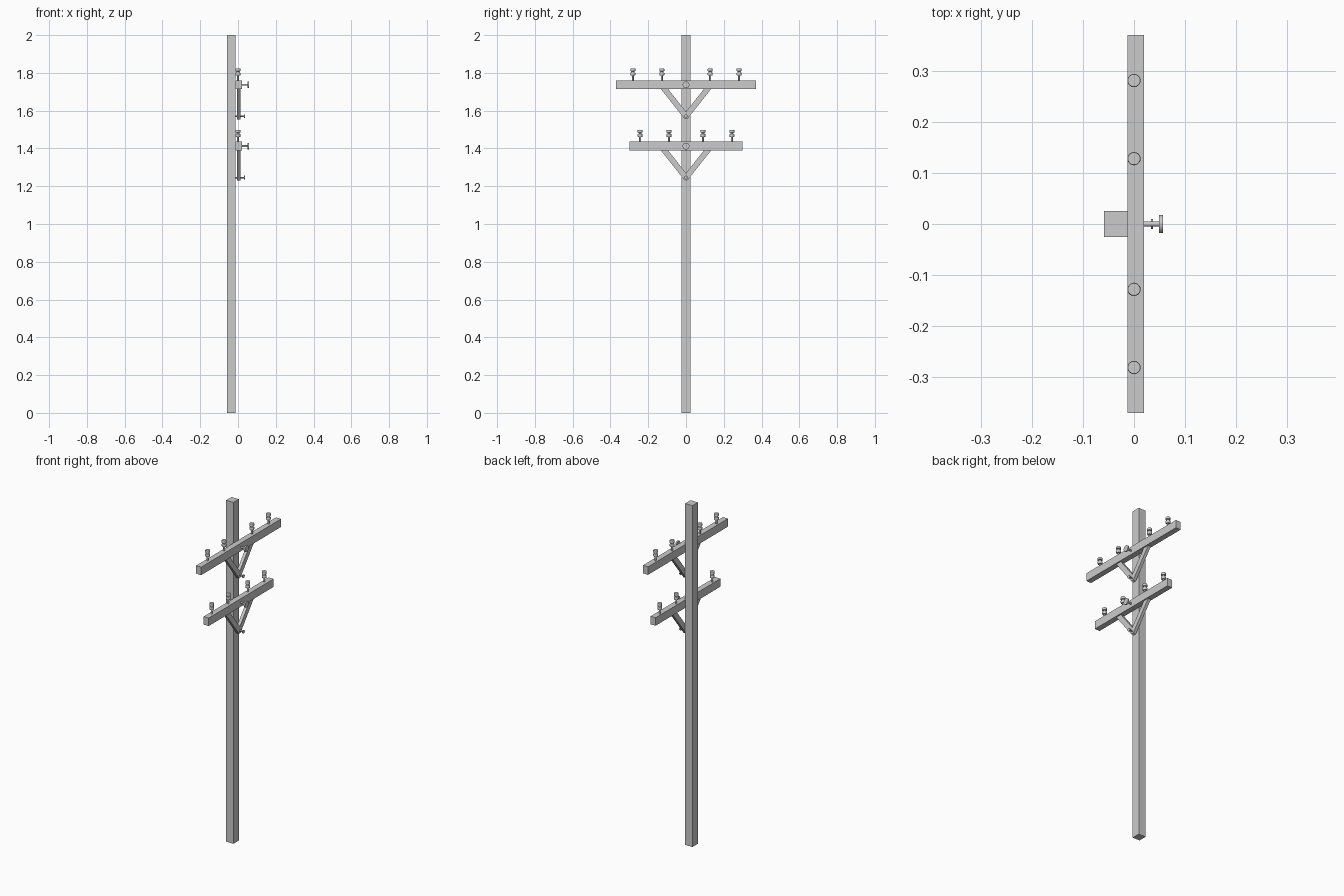
import bpy, bmesh, math
from mathutils import Vector

if "Cube" in bpy.data.objects:
    bpy.data.objects.remove(bpy.data.objects["Cube"])


def finish(name, bm, smooth=False):
    bmesh.ops.recalc_face_normals(bm, faces=bm.faces)
    me = bpy.data.meshes.new(name)
    bm.to_mesh(me)
    bm.free()
    ob = bpy.data.objects.new(name, me)
    bpy.context.collection.objects.link(ob)
    if smooth:
        bpy.ops.object.select_all(action='DESELECT')
        ob.select_set(True)
        bpy.context.view_layer.objects.active = ob
        bpy.ops.object.shade_smooth_by_angle(angle=math.radians(35))
    return ob


def box(name, lo, hi):
    bm = bmesh.new()
    bmesh.ops.create_cube(bm, size=1)
    lo, hi = Vector(lo), Vector(hi)
    for v in bm.verts:
        v.co = (lo + hi) / 2 + v.co * (hi - lo)
    return finish(name, bm)


def lathe(name, profile, origin, along_x=False, sides=20):
    """Closed solid of revolution from (radius, height) points."""
    bm = bmesh.new()
    rings = []
    for r, h in profile:
        ring = []
        for i in range(sides):
            a = 2 * math.pi * i / sides
            c, s = r * math.cos(a), r * math.sin(a)
            p = Vector((h, c, s)) if along_x else Vector((c, s, h))
            ring.append(bm.verts.new(p + Vector(origin)))
        rings.append(ring)
    for a, b in zip(rings, rings[1:]):
        for i in range(sides):
            j = (i + 1) % sides
            bm.faces.new((a[i], a[j], b[j], b[i]))
    bm.faces.new(rings[0])
    bm.faces.new(rings[-1])
    return finish(name, bm, True)


def brace(name, side, z):
    """Flat diagonal strut below the arm underside z."""
    outline = [(0.134, 0.002), (0.096, 0.002), (-0.006, -0.127),
               (-0.012, -0.144), (0.006, -0.160)]
    bm = bmesh.new()
    f = bm.faces.new([bm.verts.new((-0.006, side * y, z + h)) for y, h in outline])
    ext = bmesh.ops.extrude_face_region(bm, geom=[f])
    for v in ext["geom"]:
        if isinstance(v, bmesh.types.BMVert):
            v.co.x = 0.012
    return finish(name, bm)


INSULATOR = [(0.005, -0.002), (0.005, 0.024), (0.011, 0.024), (0.013, 0.028),
             (0.013, 0.038), (0.011, 0.041), (0.007, 0.042), (0.007, 0.047),
             (0.013, 0.048), (0.013, 0.060), (0.012, 0.062)]
ARM_BOLT = [(0.005, -0.02), (0.005, 0.049), (0.018, 0.049), (0.018, 0.057)]
BRACE_BOLT = [(0.004, -0.02), (0.004, 0.033), (0.010, 0.033), (0.010, 0.037)]

# Square post
box("pole", (-0.059, -0.025, 0), (-0.012, 0.025, 2))

# Two arm assemblies: underside height, half length, insulator offsets
for label, z, half, spots in (("upper", 1.714, 0.37, (0.128, 0.281)),
                              ("lower", 1.389, 0.30, (0.09, 0.243))):
    box(label + "_crossarm", (-0.013, -half, z), (0.020, half, z + 0.047))
    lathe(label + "_arm_bolt", ARM_BOLT, (0, 0, z + 0.023), True)
    lathe(label + "_brace_bolt", BRACE_BOLT, (0, 0, z - 0.143), True)
    for side in (-1, 1):
        brace(label + "_brace", side, z)
        for y in spots:
            lathe(label + "_insulator", INSULATOR, (0, side * y, z + 0.047))
